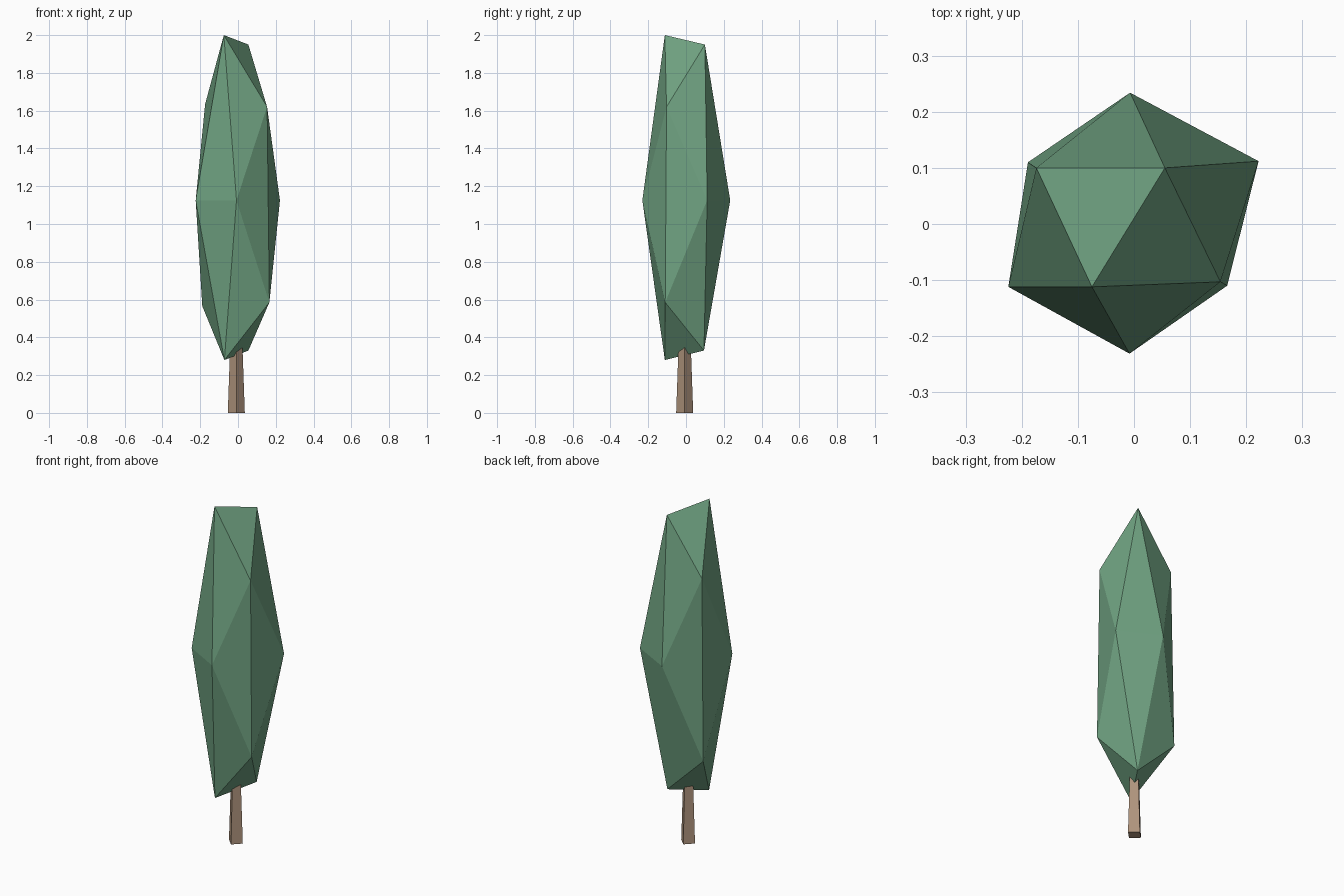
import bpy, bmesh
from mathutils import Matrix

if "Cube" in bpy.data.objects:
    bpy.data.objects.remove(bpy.data.objects["Cube"])


def material(name, color):
    m = bpy.data.materials.new(name)
    m.diffuse_color = color
    m.use_nodes = True
    m.node_tree.nodes["Principled BSDF"].inputs["Base Color"].default_value = m.diffuse_color
    return m


def finish(name, bm, mat):
    bmesh.ops.recalc_face_normals(bm, faces=bm.faces)
    mesh = bpy.data.meshes.new(name)
    bm.to_mesh(mesh)
    bm.free()
    mesh.materials.append(mat)
    obj = bpy.data.objects.new(name, mesh)
    bpy.context.collection.objects.link(obj)
    return obj


# Crown: stretched, slightly irregular icosahedron
crown_points = [
    (-0.075, -0.112, 2.0), (0.055, 0.10, 1.95),        # top ridge
    (0.154, -0.103, 1.62), (-0.174, 0.10, 1.635),      # upper shoulders
    (-0.007, 0.234, 1.125), (0.222, 0.112, 1.125),     # widest ring
    (-0.224, -0.112, 1.125), (-0.008, -0.231, 1.125),
    (0.166, -0.11, 0.585), (-0.189, 0.11, 0.565),      # lower shoulders
    (-0.072, -0.112, 0.28), (0.055, 0.095, 0.33),      # bottom ridge
]
bm = bmesh.new()
for p in crown_points:
    bm.verts.new(p)
bmesh.ops.convex_hull(bm, input=bm.verts)
finish("crown", bm, material("leaf_green", (0.16, 0.36, 0.22, 1)))

# Trunk: tapered four-sided post standing corner-forward
height, r_bottom, r_top = 0.40, 0.045, 0.031
bm = bmesh.new()
bmesh.ops.create_cone(bm, cap_ends=True, segments=4, radius1=r_bottom,
                      radius2=r_top, depth=height,
                      matrix=Matrix.Translation((-0.009, -0.007, height / 2)))
finish("trunk", bm, material("bark_brown", (0.42, 0.29, 0.2, 1)))
